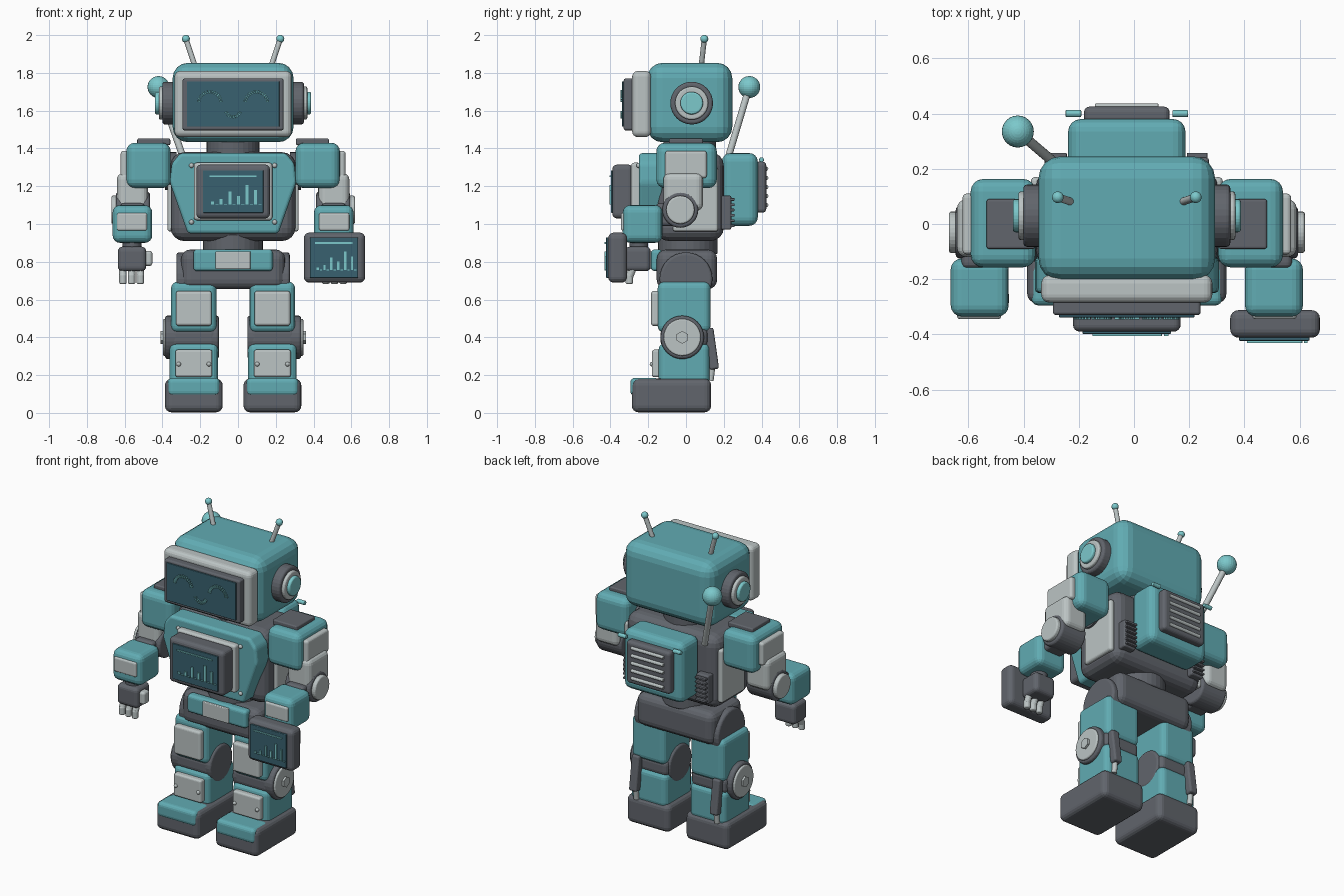
import bpy, bmesh, math
from mathutils import Vector, Matrix

cube = bpy.data.objects.get("Cube")
if cube:
    bpy.data.objects.remove(cube)

CENTRE = Vector((-0.026, 0, 0))  # body axis, offset because of the held tablet


def material(name, r, g, b):
    m = bpy.data.materials.new(name)
    m.use_nodes = True
    m.diffuse_color = (r, g, b, 1)
    shader = m.node_tree.nodes["Principled BSDF"]
    shader.inputs["Base Color"].default_value = (r, g, b, 1)
    shader.inputs["Roughness"].default_value = 0.6
    return m


teal = material("teal", 0.12, 0.41, 0.45)
dark = material("dark grey", 0.12, 0.13, 0.15)
light = material("light grey", 0.5, 0.55, 0.55)
glass = material("screen blue", 0.04, 0.12, 0.16)
glow = material("pale teal", 0.2, 0.58, 0.6)


def finish(name, bm, mat, matrix):
    bmesh.ops.recalc_face_normals(bm, faces=bm.faces[:])
    mesh = bpy.data.meshes.new(name)
    bm.to_mesh(mesh)
    bm.free()
    mesh.materials.append(mat)
    ob = bpy.data.objects.new(name, mesh)
    ob.matrix_world = Matrix.Translation(CENTRE) @ matrix
    bpy.context.collection.objects.link(ob)
    return ob


def soften(bm, edges, amount):
    if amount:
        bmesh.ops.bevel(bm, geom=edges, offset=amount, segments=4,
                        profile=0.5, affect='EDGES', clamp_overlap=True)


def box(name, mat, centre, size, bevel=0.0, tilt=None):
    bm = bmesh.new()
    bmesh.ops.create_cube(bm, size=1)
    bmesh.ops.scale(bm, vec=size, verts=bm.verts[:])
    soften(bm, bm.edges[:], min(bevel, min(size) * 0.45))
    return finish(name, bm, mat, Matrix.Translation(centre) @ (tilt or Matrix()))


def rod(name, mat, start, end, radius, bevel=0.0, sides=32):
    a, b = Vector(start), Vector(end)
    bm = bmesh.new()
    bmesh.ops.create_cone(bm, cap_ends=True, segments=sides, radius1=radius,
                          radius2=radius, depth=(b - a).length)
    rims = [e for e in bm.edges if abs(e.verts[0].co.z - e.verts[1].co.z) < 0.001]
    soften(bm, rims, bevel)
    turn = (b - a).to_track_quat('Z', 'Y').to_matrix().to_4x4()
    return finish(name, bm, mat, Matrix.Translation((a + b) / 2) @ turn)


def disc(name, mat, s, inner, outer, y, z, radius, bevel=0.0, sides=32):
    # cylinder running sideways on side s
    return rod(name, mat, (s * inner, y, z), (s * outer, y, z), radius, bevel, sides)


def ball(name, mat, centre, radius):
    bm = bmesh.new()
    bmesh.ops.create_uvsphere(bm, u_segments=24, v_segments=16, radius=radius)
    return finish(name, bm, mat, Matrix.Translation(centre))


def prism(name, mat, outline, front, back, bevel):
    bm = bmesh.new()
    face = bm.faces.new([bm.verts.new((x, front, z)) for x, z in outline])
    new = bmesh.ops.extrude_face_region(bm, geom=[face])["geom"]
    moved = [v for v in new if isinstance(v, bmesh.types.BMVert)]
    bmesh.ops.translate(bm, vec=(0, back - front, 0), verts=moved)
    soften(bm, bm.edges[:], bevel)
    return finish(name, bm, mat, Matrix())


def arc(name, x, y, z, radius, first, last, count):
    # row of small radial ticks along a circle
    for i in range(count):
        a = math.radians(first + (last - first) * i / (count - 1))
        spot = (x + radius * math.cos(a), y, z + radius * math.sin(a))
        box(name, glow, spot, (0.018, 0.009, 0.007), 0, Matrix.Rotation(-a, 4, 'Y'))


def chart(name, x, y, z, width, height):
    # title line, dotted base line and rising bars
    box(name + "_title", glow, (x, y, z + height * 0.36), (width * 0.78, 0.009, 0.008))
    base = z - height * 0.3
    for i, tall in enumerate((0.06, 0.12, 0.3, 0.2, 0.45, 0.33)):
        spot = x + width * (i / 7 - 0.34)
        box(name + "_bar", glow, (spot, y, base + tall * height / 2),
            (width * 0.05, 0.009, tall * height))
        box(name + "_dot", glow, (spot + width / 14, y, base), (width * 0.05, 0.009, 0.005))


# Head and face screen
box("head", teal, (0, 0.02, 1.643), (0.64, 0.45, 0.42), 0.08)
box("face_frame", light, (0, -0.235, 1.635), (0.62, 0.1, 0.35), 0.03)
box("face_bezel", dark, (0, -0.3, 1.633), (0.535, 0.06, 0.275), 0.012)
box("face_screen", glass, (0, -0.333, 1.635), (0.49, 0.01, 0.24), 0.003)
for s in (-1, 1):
    arc("eye", s * 0.123, -0.342, 1.64, 0.06, 10, 170, 15)
arc("smile", 0, -0.342, 1.605, 0.038, 200, 340, 9)
rod("neck", dark, (0, 0.02, 1.35), (0, 0.02, 1.45), 0.14, 0.01)

# Torso, chest plate and chest screen
box("torso", dark, (0, 0.02, 1.145), (0.66, 0.36, 0.47), 0.07)
half = [(0.28, 1.375), (0.325, 1.32), (0.335, 1.22), (0.24, 0.95)]
prism("chest_plate", teal, half + [(-x, z) for x, z in reversed(half)], -0.25, -0.12, 0.018)
box("chest_frame", light, (0, -0.265, 1.172), (0.415, 0.05, 0.305), 0.015)
box("chest_bezel", dark, (0, -0.335, 1.172), (0.39, 0.11, 0.285), 0.025)
box("chest_screen", glass, (0, -0.392, 1.172), (0.32, 0.012, 0.225), 0.003)
chart("chest_chart", 0, -0.401, 1.172, 0.32, 0.225)

# Waist, pelvis and belt
rod("waist", dark, (0, 0.01, 0.84), (0, 0.01, 0.95), 0.158, 0.01)
box("pelvis", dark, (0, 0.005, 0.76), (0.55, 0.32, 0.21), 0.05)
box("belt_plate", teal, (0, -0.155, 0.808), (0.42, 0.06, 0.115), 0.02)
box("buckle", light, (0, -0.185, 0.808), (0.185, 0.02, 0.095), 0.006)

# Backpack with vent slats
box("backpack", teal, (0, 0.285, 1.183), (0.425, 0.19, 0.385), 0.045)
box("backpack_grille", dark, (0, 0.395, 1.195), (0.31, 0.06, 0.27), 0.02)
for i in range(5):
    z = 1.1 + i * 0.048
    rod("backpack_slat", light, (-0.115, 0.425, z), (0.115, 0.425, z), 0.011, 0.004, 12)

# Rear aerial with ball tip
rod("rear_aerial", light, (-0.26, 0.22, 1.34), (-0.395, 0.335, 1.725), 0.018)
ball("rear_aerial_tip", glow, (-0.395, 0.335, 1.725), 0.058)

for side, s in (("left", 1), ("right", -1)):
    # Ears and head antennas
    disc(side + "_ear_base", dark, s, 0.3, 0.375, 0.03, 1.64, 0.113, 0.015)
    disc(side + "_ear_ring", light, s, 0.36, 0.393, 0.03, 1.64, 0.088, 0.01)
    disc(side + "_ear_cap", glow, s, 0.38, 0.413, 0.03, 1.64, 0.06, 0.01)
    rod(side + "_antenna", light, (s * 0.2, 0.08, 1.83), (s * 0.25, 0.097, 1.98), 0.014)
    ball(side + "_antenna_tip", glow, (s * 0.25, 0.097, 1.98), 0.021)

    # Torso fittings
    box(side + "_flank_panel", light, (s * 0.33, 0.05, 1.13), (0.035, 0.24, 0.34), 0.015)
    box(side + "_back_vent", dark, (s * 0.255, 0.21, 1.06), (0.085, 0.06, 0.18), 0.01)
    for i in range(6):
        box(side + "_vent_rib", dark, (s * 0.255, 0.245, 0.99 + i * 0.028),
            (0.075, 0.025, 0.014), 0.004)
    disc(side + "_pack_peg", glow, s, 0.165, 0.222, 0.4, 1.34, 0.013, 0.004, 12)
    for z in (1.01, 1.31):
        ball(side + "_chest_bolt", light, (s * 0.22, -0.25, z), 0.013)

    # Shoulder and arm
    disc(side + "_shoulder_joint", dark, s, 0.3, 0.36, 0, 1.28, 0.1)
    box(side + "_shoulder", teal, (s * 0.448, 0.003, 1.31), (0.235, 0.32, 0.24), 0.045)
    box(side + "_shoulder_cap", dark, (s * 0.42, 0, 1.435), (0.175, 0.18, 0.035), 0.008)
    box(side + "_shoulder_pad", light, (s * 0.57, 0, 1.315), (0.05, 0.22, 0.145), 0.015)
    box(side + "_upper_arm", light, (s * 0.533, -0.015, 1.17), (0.165, 0.21, 0.2), 0.035)
    disc(side + "_elbow", dark, s, 0.44, 0.62, -0.03, 1.075, 0.095, 0.015)
    disc(side + "_elbow_cap", light, s, 0.6, 0.645, -0.03, 1.075, 0.075, 0.01)
    box(side + "_elbow_link", dark, (s * 0.533, -0.1, 1.05), (0.13, 0.12, 0.12), 0.02)
    box(side + "_forearm", teal, (s * 0.533, -0.23, 1), (0.21, 0.21, 0.2), 0.04)
    box(side + "_forearm_plate", light, (s * 0.535, -0.33, 1.012), (0.16, 0.03, 0.095), 0.012)

    # Hand
    rod(side + "_wrist", dark, (s * 0.535, -0.25, 0.86), (s * 0.535, -0.25, 0.92), 0.05)
    box(side + "_palm", dark, (s * 0.535, -0.255, 0.815), (0.15, 0.135, 0.13), 0.025)
    box(side + "_thumb", light, (s * 0.45, -0.27, 0.818), (0.045, 0.06, 0.08), 0.015)
    for i in (-1, 0, 1):
        x = s * (0.537 + i * 0.046)
        rod(side + "_finger", light, (x, -0.28, 0.77), (x, -0.3, 0.72), 0.02, 0.006, 16)
        rod(side + "_fingertip", light, (x, -0.3, 0.735), (x, -0.3, 0.683), 0.02, 0.008, 16)

    # Hip, thigh and knee
    hip = s * 0.208
    disc(side + "_hip", dark, s, 0.12, 0.3, 0, 0.71, 0.14, 0.015)
    box(side + "_thigh", teal, (hip, -0.01, 0.56), (0.24, 0.28, 0.27), 0.035)
    box(side + "_thigh_plate", light, (hip, -0.16, 0.553), (0.19, 0.05, 0.185), 0.015)
    disc(side + "_knee", dark, s, 0.075, 0.36, -0.02, 0.4, 0.115, 0.015)
    box(side + "_knee_block", dark, (hip, -0.01, 0.4), (0.25, 0.25, 0.1), 0.03)
    disc(side + "_knee_cap", light, s, 0.35, 0.372, -0.02, 0.4, 0.098, 0.008)
    disc(side + "_knee_nut", light, s, 0.365, 0.385, -0.02, 0.4, 0.034, 0, 6)

    # Shin, calf piston and foot
    box(side + "_shin", teal, (hip, -0.01, 0.26), (0.258, 0.27, 0.22), 0.035)
    box(side + "_shin_plate", light, (hip, -0.155, 0.262), (0.195, 0.05, 0.145), 0.012)
    for i in (-1, 1):
        ball(side + "_shin_bolt", light, (hip + i * 0.08, -0.18, 0.258), 0.012)
    box(side + "_piston", dark, (s * 0.285, 0.135, 0.34), (0.055, 0.05, 0.22), 0.012,
        Matrix.Rotation(math.radians(8), 4, 'X'))
    rod(side + "_piston_rod", light, (s * 0.285, 0.14, 0.25), (s * 0.285, 0.13, 0.17), 0.016)
    box(side + "_foot", dark, (hip, -0.077, 0.092), (0.306, 0.42, 0.178), 0.035)
    box(side + "_toe_cap", teal, (hip, -0.22, 0.138), (0.275, 0.15, 0.095), 0.025)

# Tablet held in the left hand
box("tablet", dark, (0.537, -0.362, 0.822), (0.325, 0.1, 0.265), 0.03)
box("tablet_screen", glass, (0.534, -0.416, 0.822), (0.255, 0.014, 0.215), 0.004)
chart("tablet_chart", 0.534, -0.426, 0.822, 0.255, 0.215)

# Smooth rounded surfaces, keep hard edges
for ob in bpy.context.view_layer.objects:
    ob.select_set(ob.type == 'MESH')
    if ob.type == 'MESH':
        bpy.context.view_layer.objects.active = ob
bpy.ops.object.shade_smooth_by_angle(angle=math.radians(35))
